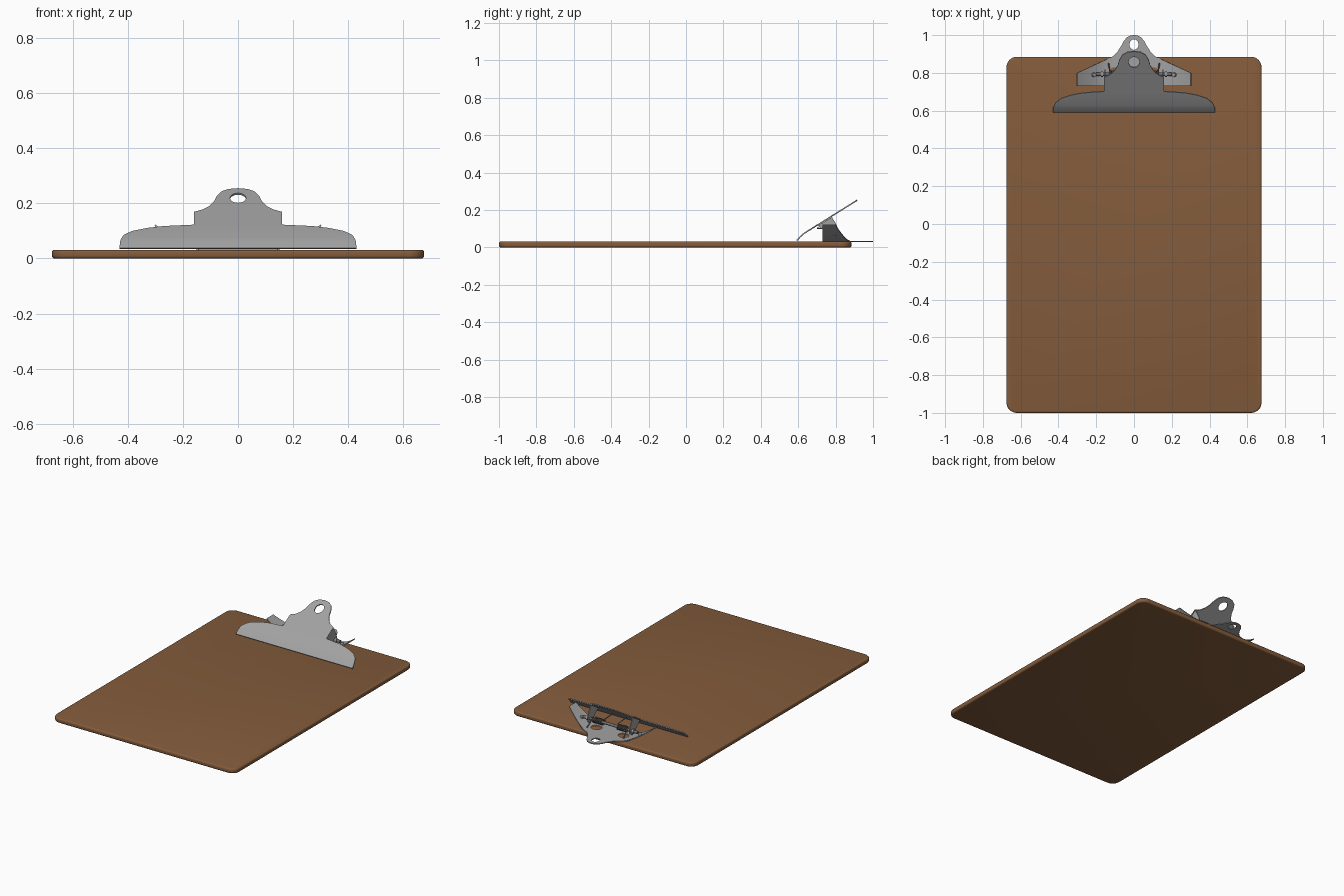
import bpy, bmesh, math
from mathutils import Vector, Matrix

if "Cube" in bpy.data.objects:
    bpy.data.objects.remove(bpy.data.objects["Cube"])


def material(name, rgb):
    m = bpy.data.materials.new(name)
    m.diffuse_color = (*rgb, 1)
    m.use_nodes = True
    m.node_tree.nodes["Principled BSDF"].inputs["Base Color"].default_value = m.diffuse_color
    return m


BROWN = material("brown_hardboard", (0.23, 0.107, 0.045))
STEEL = material("grey_steel", (0.36, 0.36, 0.365))
DARK = material("dark_steel", (0.16, 0.16, 0.165))


def finish(bm, name, mat, angle=35):
    bmesh.ops.recalc_face_normals(bm, faces=bm.faces[:])
    me = bpy.data.meshes.new(name)
    bm.to_mesh(me)
    bm.free()
    me.materials.append(mat)
    ob = bpy.data.objects.new(name, me)
    bpy.context.collection.objects.link(ob)
    bpy.ops.object.select_all(action='DESELECT')
    ob.select_set(True)
    bpy.context.view_layer.objects.active = ob
    bpy.ops.object.shade_smooth_by_angle(angle=math.radians(angle))
    return ob


def ring(cx, cy, rx, ry, n=24):
    return [(cx + rx * math.cos(2 * math.pi * i / n),
             cy + ry * math.sin(2 * math.pi * i / n)) for i in range(n)]


def mirrored(half):
    # right half outline from bottom to top, closed on the x = 0 line
    return half + [(-x, y) for x, y in reversed(half) if x > 0]


def sheet(name, loops, place, cuts=(), thick=0.007, mat=STEEL):
    """Flat outline with holes, sliced along cuts, bent by place(), thickened."""
    bm = bmesh.new()
    for loop in loops:
        vs = [bm.verts.new((x, y, 0)) for x, y in loop]
        for i, v in enumerate(vs):
            bm.edges.new((v, vs[(i + 1) % len(vs)]))
    bmesh.ops.triangle_fill(bm, use_beauty=True, use_dissolve=False,
                            edges=bm.edges[:], normal=(0, 0, 1))
    for co, no in cuts:
        bmesh.ops.bisect_plane(bm, geom=bm.verts[:] + bm.edges[:] + bm.faces[:],
                               plane_co=co, plane_no=no)
    for v in bm.verts:
        v.co = place(v.co.x, v.co.y)
    bmesh.ops.recalc_face_normals(bm, faces=bm.faces[:])
    bmesh.ops.solidify(bm, geom=bm.faces[:], thickness=thick)
    return finish(bm, name, mat)


def rod(name, p, q, r, mat, n=16):
    p, q = Vector(p), Vector(q)
    d = q - p
    m = Matrix.Translation((p + q) / 2) @ d.to_track_quat('Z', 'Y').to_matrix().to_4x4()
    bm = bmesh.new()
    bmesh.ops.create_cone(bm, cap_ends=True, segments=n, radius1=r, radius2=r,
                          depth=d.length, matrix=m)
    return finish(bm, name, mat)


# Board: rounded corners, softened rims
bm = bmesh.new()
bmesh.ops.create_cube(bm, size=1, matrix=Matrix.Translation((0, -0.0575, 0.0155))
                      @ Matrix.Diagonal((1.35, 1.885, 0.031, 1)))
upright = [e for e in bm.edges if abs(e.verts[0].co.z - e.verts[1].co.z) > 0.01]
bmesh.ops.bevel(bm, geom=upright, offset=0.055, segments=8, profile=0.5, affect='EDGES')
rims = [e for e in bm.edges if abs(e.verts[0].co.z - e.verts[1].co.z) < 1e-4]
bmesh.ops.bevel(bm, geom=rims, offset=0.009, segments=3, profile=0.5, affect='EDGES')
finish(bm, "board", BROWN, 40)


# Clip jaw: pressed plate with steep lip, sloping up to the thumb tab
def jaw_z(y):
    pts = [(0.595, 0.034), (0.613, 0.054), (0.635, 0.073), (0.92, 0.251)]
    for (a, za), (b, zb) in zip(pts, pts[1:]):
        if y <= b:
            return za + (zb - za) * (y - a) / (b - a)
    return pts[-1][1]


jaw = mirrored([(0.43, 0.595), (0.427, 0.62), (0.415, 0.645), (0.385, 0.668),
                (0.33, 0.686), (0.27, 0.697), (0.16, 0.705), (0.16, 0.78),
                (0.128, 0.793), (0.104, 0.813), (0.086, 0.842), (0.078, 0.87),
                (0.062, 0.897), (0.036, 0.912), (0, 0.917)])
sheet("clip_jaw", [jaw, ring(0, 0.86, 0.029, 0.028)],
      lambda x, y: Vector((x, y, jaw_z(y))),
      [((0, y, 0), (0, 1, 0)) for y in (0.613, 0.635)])

# Side flaps folded down from the jaw to the pivot
flap = [(0.705, 0.115), (0.78, 0.162), (0.8, 0.13), (0.818, 0.09), (0.812, 0.06),
        (0.792, 0.048), (0.768, 0.056), (0.74, 0.09)]
for side, s in (("left", -1), ("right", 1)):
    sheet("jaw_flap_" + side, [flap],
          lambda y, z, s=s: Vector((s * 0.157, y, z)), thick=0.006)


# Base plate: hanging tab at the back, wings curling upward at both ends
def wing_z(x):
    t = max(0, (abs(x) - 0.13) / 0.17)
    return 0.035 + 0.088 * t ** 1.5


base = mirrored([(0, 0.73), (0.3, 0.73), (0.3, 0.80), (0.165, 0.862), (0.11, 0.888),
                 (0.087, 0.913), (0.066, 0.945), (0.055, 0.968), (0.036, 0.99),
                 (0.018, 0.998), (0, 1.0)])
sheet("base_plate", [base, ring(0, 0.95, 0.024, 0.028),
                     ring(-0.1, 0.80, 0.035, 0.03), ring(0.1, 0.80, 0.035, 0.03)],
      lambda x, y: Vector((x, y, wing_z(x))),
      [((s * x, 0, 0), (1, 0, 0)) for s in (-1, 1)
       for x in (0.13, 0.155, 0.18, 0.205, 0.23, 0.255, 0.28)], thick=0.006)

# Pivot rod, rivets and springs
rod("pivot_rod", (-0.2, 0.793, 0.078), (0.2, 0.793, 0.078), 0.009, DARK)
for side, s in (("left", -1), ("right", 1)):
    z = wing_z(0.215)
    rod("wing_rivet_" + side, (s * 0.219, 0.79, z - 0.006),
        (s * 0.209, 0.79, z + 0.011), 0.011, STEEL)
    rod("pivot_collar_" + side, (s * 0.163, 0.793, 0.078),
        (s * 0.175, 0.793, 0.078), 0.014, STEEL)
    # coil around the rod, with one arm under the jaw and one on the base
    path = [(s * 0.05, 0.70, 0.103)]
    for i in range(6 * 12 + 1):
        a = math.pi / 2 + 2 * math.pi * i / 12
        path.append((s * (0.05 + 0.075 * i / 72), 0.793 + 0.017 * math.cos(a),
                     0.078 + 0.017 * math.sin(a)))
    path.append((s * 0.135, 0.85, 0.043))
    cu = bpy.data.curves.new("spring_" + side, 'CURVE')
    cu.dimensions = '3D'
    cu.bevel_depth = 0.004
    cu.bevel_resolution = 1
    sp = cu.splines.new('POLY')
    sp.points.add(len(path) - 1)
    for p, co in zip(sp.points, path):
        p.co = (*co, 1)
    cu.materials.append(DARK)
    bpy.context.collection.objects.link(bpy.data.objects.new("spring_" + side, cu))
